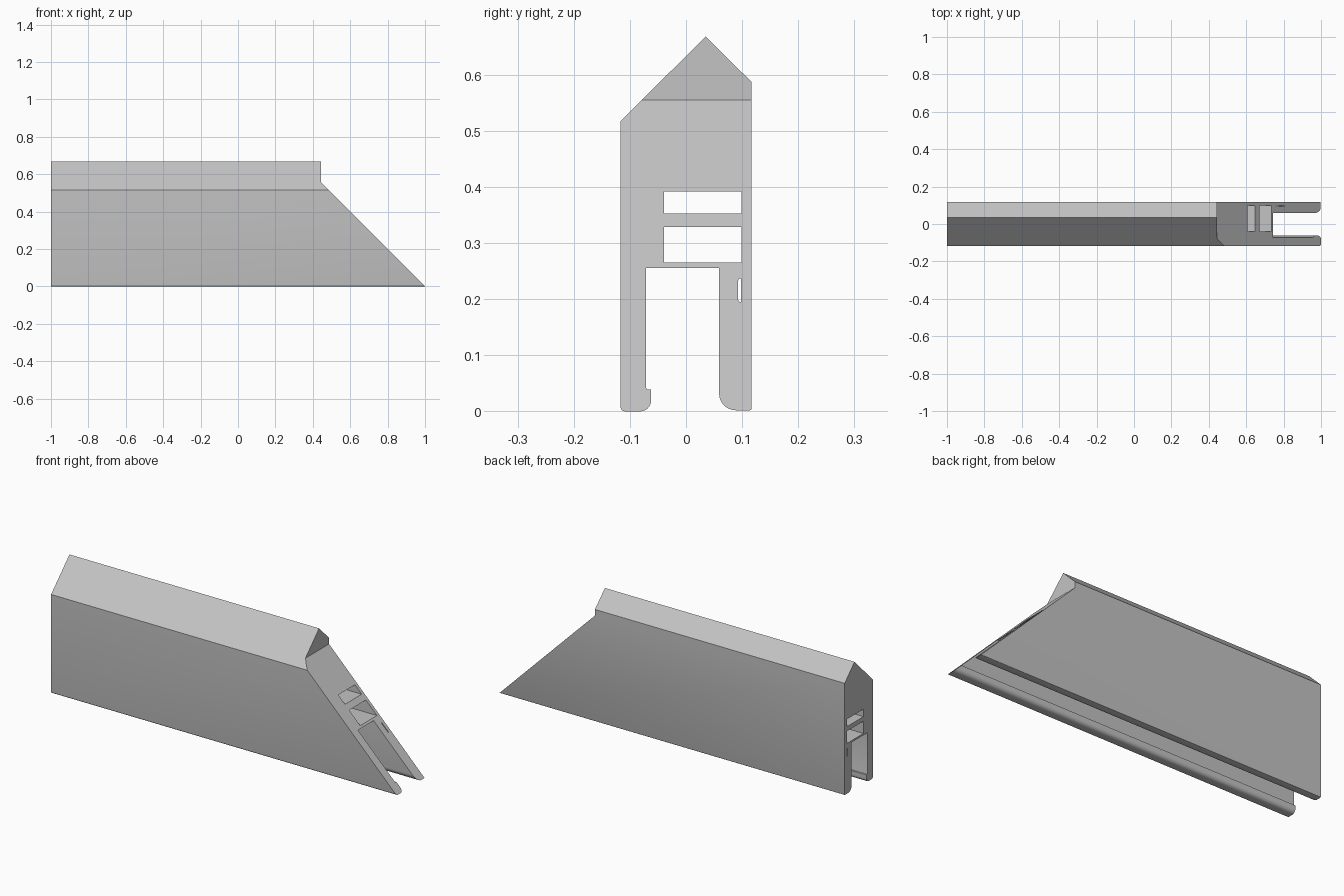
import bpy
import bmesh
from math import cos, sin, radians
from mathutils import Vector

cube = bpy.data.objects.get("Cube")
if cube:
    bpy.data.objects.remove(cube, do_unlink=True)

START_X = -1.0      # square end
STEP_X = 0.445      # upright part of the mitred end
STEP_Z = 1 - STEP_X


def arc(cy, cz, r, a0, a1, n=8):
    """Points of a rounded corner in the y-z plane."""
    angles = [radians(a0 + (a1 - a0) * i / n) for i in range(n + 1)]
    return [(cy + r * cos(a), cz + r * sin(a)) for a in angles]


def rect(y0, y1, z0, z1):
    return [(y0, z0), (y1, z0), (y1, z1), (y0, z1)]


# Cross-section: ridged top, two legs, hooked lip on the front leg
outline = [(-0.117, 0.517), (0.035, 0.668), (0.117, 0.587)]
outline += arc(0.114, 0.005, 0.003, 0, -90, 3)
outline += arc(0.089, 0.032, 0.030, 270, 180)
outline += [(0.059, 0.256), (-0.071, 0.256)]
outline += arc(-0.068, 0.042, 0.003, 180, 270, 3)
outline += [(-0.062, 0.039)]
outline += arc(-0.082, 0.020, 0.020, 0, -90)
outline += arc(-0.108, 0.009, 0.009, 270, 180, 5)

# Through channels and the narrow slot in the rear leg
slot = [(0.098, 0.195), (0.098, 0.237)]
slot += arc(0.097, 0.233, 0.004, 90, 180, 4)
slot += arc(0.097, 0.199, 0.004, 180, 270, 4)
loops = [outline,
         rect(-0.039, 0.099, 0.353, 0.392),
         rect(-0.039, 0.099, 0.265, 0.329),
         slot]

bm = bmesh.new()
for loop in loops:
    verts = [bm.verts.new((START_X, y, z)) for y, z in loop]
    for i, v in enumerate(verts):
        bm.edges.new((v, verts[(i + 1) % len(verts)]))
bmesh.ops.triangle_fill(bm, edges=bm.edges[:], use_beauty=True,
                        normal=Vector((-1, 0, 0)))

# Crease line where the mitre meets the upright step
bmesh.ops.bisect_plane(bm, geom=bm.verts[:] + bm.edges[:] + bm.faces[:],
                       plane_co=(0, 0, STEP_Z), plane_no=(0, 0, 1))

# Extrude along x, then shape the far end as a 45 degree mitre
result = bmesh.ops.extrude_face_region(bm, geom=bm.faces[:],
                                       use_keep_orig=True)
for v in result["geom"]:
    if isinstance(v, bmesh.types.BMVert):
        v.co.x = max(STEP_X, 1 - v.co.z)
bmesh.ops.recalc_face_normals(bm, faces=bm.faces[:])

mesh = bpy.data.meshes.new("mitred_channel_profile")
bm.to_mesh(mesh)
bm.free()
body = bpy.data.objects.new("mitred_channel_profile", mesh)
bpy.context.collection.objects.link(body)

# Plain grey material
grey = bpy.data.materials.new("light_grey")
grey.use_nodes = True
colour = (0.55, 0.55, 0.55, 1)
grey.diffuse_color = colour
for node in grey.node_tree.nodes:
    if node.type == "BSDF_PRINCIPLED":
        node.inputs["Base Color"].default_value = colour
mesh.materials.append(grey)

# Smooth rounded lips, sharp corners elsewhere
bpy.ops.object.select_all(action="DESELECT")
body.select_set(True)
bpy.context.view_layer.objects.active = body
bpy.ops.object.shade_smooth_by_angle(angle=radians(31))
